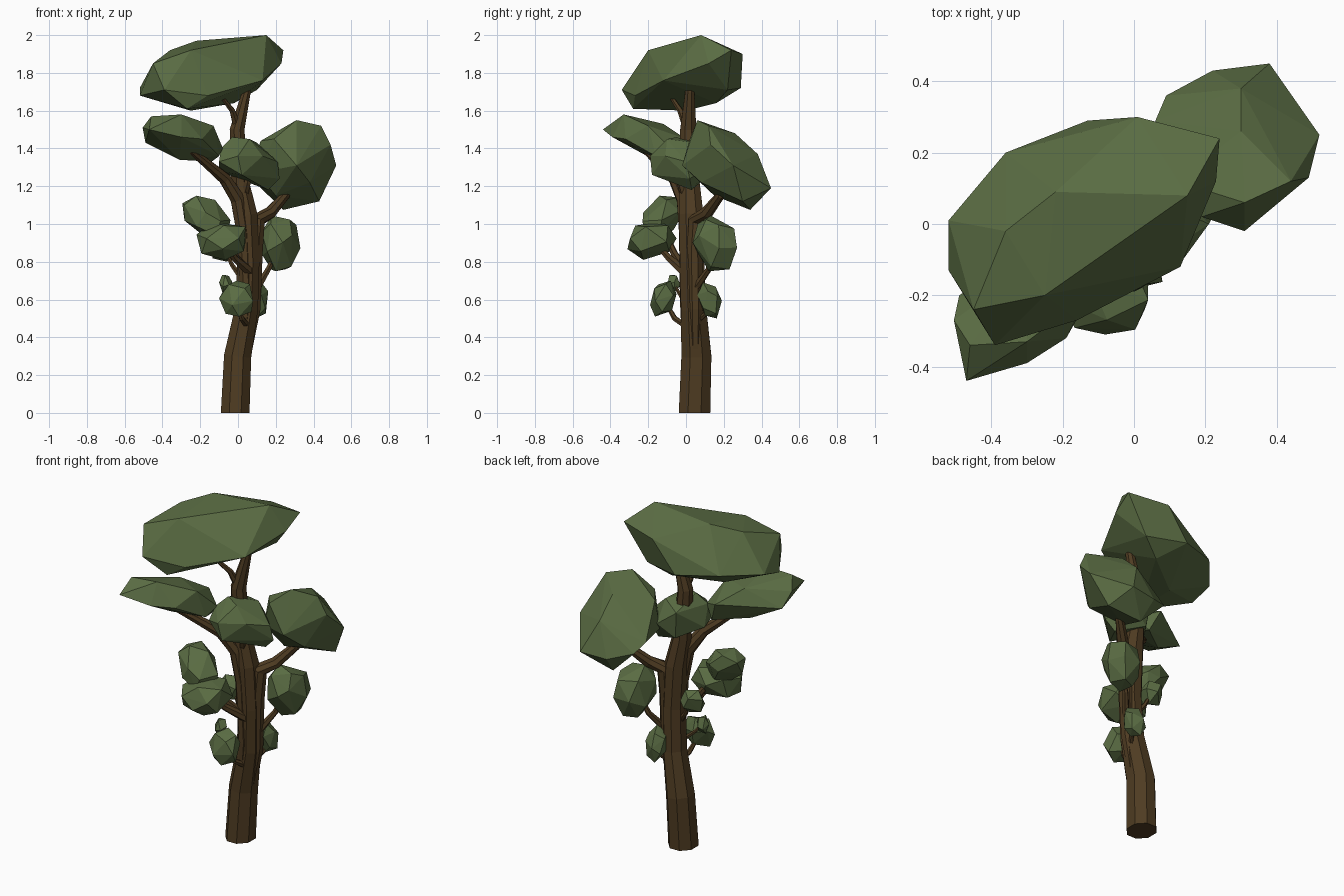
import bpy, bmesh, math, random
from mathutils import Vector, Euler


def material(name, color):
    m = bpy.data.materials.new(name)
    m.diffuse_color = (*color, 1)
    return m


LEAF = material("leaf_green", (0.102, 0.150, 0.056))
BARK = material("bark_brown", (0.078, 0.045, 0.016))


def finish(name, bm, mat):
    bmesh.ops.recalc_face_normals(bm, faces=bm.faces)
    me = bpy.data.meshes.new(name)
    bm.to_mesh(me)
    bm.free()
    me.materials.append(mat)
    ob = bpy.data.objects.new(name, me)
    bpy.context.collection.objects.link(ob)


def limb(name, points, sides=8, depth=1.0):
    """Tapered faceted tube through (x, y, z, radius) points; depth widens it along y."""
    bm = bmesh.new()
    pos = [Vector(p[:3]) for p in points]
    rings = []
    for i, p in enumerate(pos):
        d = (pos[min(i + 1, len(pos) - 1)] - pos[max(i - 1, 0)]).normalized()
        if i == 0 and p.z == 0:
            d = Vector((0, 0, 1))
        u = Vector((0, 1, 0)).cross(d).normalized()
        v = d.cross(u) * depth
        ring = []
        for k in range(sides):
            a = 2 * math.pi * (k + 0.5) / sides
            ring.append(bm.verts.new(p + points[i][3] * (u * math.cos(a) + v * math.sin(a))))
        rings.append(ring)
    for a, b in zip(rings, rings[1:]):
        for k in range(sides):
            j = (k + 1) % sides
            bm.faces.new((a[k], a[j], b[j], b[k]))
    bm.faces.new(rings[0][::-1])
    bm.faces.new(rings[-1])
    finish(name, bm, BARK)


def hull(name, pts):
    """Faceted leaf clump: convex hull of a few corner points."""
    bm = bmesh.new()
    for p in pts:
        bm.verts.new(p)
    bmesh.ops.convex_hull(bm, input=bm.verts[:])
    bmesh.ops.delete(bm, geom=[v for v in bm.verts if not v.link_faces], context='VERTS')
    finish(name, bm, LEAF)


def clump(name, x, y, z, tilt=(0, 0, 0), count=26, seed=1):
    """Irregular round clump filling the given x, y, z ranges; tilt = xy, xz, yz lean."""
    rnd = random.Random(seed)
    rot = Euler([rnd.uniform(0, 6) for _ in range(3)]).to_matrix()
    a, b, c = tilt
    s = math.sqrt(1 - a * a)
    t = (c - a * b) / s
    w = math.sqrt(1 - b * b - t * t)
    pts = []
    for i in range(count):
        h = 1 - 2 * (i + 0.5) / count
        r, ang = math.sqrt(1 - h * h), i * 2.39996
        p = Vector((r * math.cos(ang), r * math.sin(ang), h))
        p += Vector([rnd.uniform(-0.15, 0.15) for _ in range(3)])
        p = rot @ p.normalized()
        pts.append([p.x, a * p.x + s * p.y, b * p.x + t * p.y + w * p.z])
    # fit to the exact ranges
    for k, (lo, hi) in enumerate((x, y, z)):
        mn, mx = min(p[k] for p in pts), max(p[k] for p in pts)
        for p in pts:
            p[k] = lo + (p[k] - mn) / (mx - mn) * (hi - lo)
    hull(name, pts)


# Trunk and the two main stems
limb("trunk", [(-0.015, 0.045, 0, 0.082), (-0.002, 0.055, 0.3, 0.078), (0.045, 0.04, 0.55, 0.066),
               (0.055, 0.032, 0.8, 0.063), (0.043, 0.027, 1.05, 0.064), (0.012, 0.02, 1.22, 0.051),
               (-0.005, 0.012, 1.5, 0.042), (0.045, 0.02, 1.7, 0.024), (0.05, 0.02, 1.8, 0.015)], depth=1.1)
limb("right_stem", [(0.03, 0.05, 0.25, 0.03), (0.08, 0.05, 0.55, 0.042), (0.09, 0.045, 0.85, 0.044),
                    (0.10, 0.055, 1.02, 0.046), (0.17, 0.11, 1.06, 0.034),
                    (0.25, 0.18, 1.15, 0.025), (0.29, 0.21, 1.3, 0.015)])
limb("left_stem", [(0.02, 0.0, 0.3, 0.02), (0.045, 0.0, 0.6, 0.035), (0.03, 0.0, 0.95, 0.04),
                   (0.0, -0.01, 1.13, 0.042), (-0.07, -0.06, 1.24, 0.034),
                   (-0.19, -0.16, 1.34, 0.024), (-0.3, -0.26, 1.43, 0.012)])

# Side branches
limb("crown_twig", [(0, 0.01, 1.5, 0.025), (-0.03, -0.03, 1.6, 0.016), (-0.1, -0.09, 1.69, 0.01)], 6)
limb("centre_branch", [(0.02, 0.01, 1.1, 0.025), (0.05, -0.03, 1.22, 0.02), (0.06, -0.04, 1.3, 0.01)], 6)
limb("left_high_branch", [(0.06, 0.0, 0.75, 0.025), (-0.03, -0.06, 0.84, 0.02),
                          (-0.09, -0.1, 0.93, 0.014), (-0.16, -0.12, 1.03, 0.01)], 6)
limb("left_mid_branch", [(0.07, 0.0, 0.74, 0.028), (-0.02, -0.09, 0.82, 0.02), (-0.08, -0.17, 0.91, 0.01)], 6)
limb("right_mid_branch", [(0.1, 0.05, 0.66, 0.022), (0.16, 0.12, 0.76, 0.016), (0.22, 0.15, 0.89, 0.01)], 6)
limb("back_branch", [(0.03, 0.03, 0.7, 0.018), (-0.03, 0.05, 0.78, 0.013), (-0.07, 0.06, 0.86, 0.008)], 6)
limb("right_low_twig", [(0.07, 0.05, 0.48, 0.016), (0.1, 0.1, 0.52, 0.012), (0.11, 0.12, 0.59, 0.008)], 6)
limb("front_low_twig", [(0.05, 0.0, 0.46, 0.018), (0.02, -0.06, 0.5, 0.015), (-0.01, -0.11, 0.59, 0.008)], 6)
limb("left_low_twig", [(0.04, 0.0, 0.58, 0.015), (-0.03, -0.04, 0.64, 0.01), (-0.06, -0.06, 0.68, 0.006)], 6)

# Four large leaf clumps
hull("crown_leaves", [
    (-0.52, 0.01, 1.72), (-0.36, 0.20, 1.74), (-0.13, 0.29, 1.72), (0.01, 0.30, 1.90), (0.24, 0.24, 1.92),
    (0.23, 0.12, 1.85), (0.13, -0.12, 1.76), (-0.16, -0.27, 1.68), (-0.39, -0.34, 1.71), (-0.52, -0.13, 1.68),
    (0.15, 0.08, 2.0), (-0.22, 0.09, 1.97), (-0.36, -0.02, 1.92), (-0.25, -0.20, 1.92), (-0.45, -0.24, 1.85),
    (-0.27, -0.28, 1.61), (-0.25, 0.0, 1.60), (-0.02, 0.16, 1.64), (0.10, 0.22, 1.71)])
hull("left_high_leaves", [
    (-0.47, -0.44, 1.50), (-0.505, -0.27, 1.51), (-0.46, -0.34, 1.57), (-0.30, -0.33, 1.58), (-0.49, -0.20, 1.43),
    (-0.30, -0.39, 1.46), (-0.19, -0.32, 1.45), (-0.13, -0.20, 1.52), (-0.08, -0.08, 1.40), (-0.10, -0.16, 1.36),
    (-0.14, -0.04, 1.33), (-0.31, -0.17, 1.34), (-0.19, 0.0, 1.45), (-0.30, -0.12, 1.53)])
hull("centre_leaves", [
    (-0.09, -0.08, 1.40), (-0.03, -0.05, 1.46), (0.06, -0.10, 1.45), (0.0, -0.19, 1.36), (0.02, -0.18, 1.26),
    (0.13, -0.11, 1.36), (0.21, 0.0, 1.33), (0.22, 0.02, 1.24), (0.16, 0.03, 1.18), (-0.10, -0.03, 1.28),
    (-0.02, 0.12, 1.40), (0.10, 0.13, 1.31), (0.0, 0.10, 1.24), (0.10, 0.05, 1.43), (-0.10, -0.13, 1.33)])
hull("right_high_leaves", [
    (0.31, 0.06, 1.55), (0.44, 0.12, 1.52), (0.31, -0.02, 1.31), (0.19, 0.02, 1.45), (0.49, 0.13, 1.42),
    (0.52, 0.25, 1.31), (0.38, 0.45, 1.19), (0.22, 0.43, 1.18), (0.30, 0.38, 1.37), (0.30, 0.26, 1.48),
    (0.09, 0.36, 1.22), (0.06, 0.29, 1.27), (0.24, 0.34, 1.075), (0.43, 0.30, 1.12), (0.20, 0.15, 1.15),
    (0.12, 0.12, 1.44), (0.10, 0.10, 1.27), (0.38, 0.08, 1.22)])

# Smaller leaf clumps down the trunk
clump("left_upper_mid_leaves", (-0.295, -0.04), (-0.23, -0.02), (0.93, 1.15), (-0.25, -0.4, 0.35), 16, 11)
clump("left_mid_leaves", (-0.22, 0.04), (-0.31, -0.05), (0.81, 1.01), (0, 0.1, 0.1), 16, 13)
clump("right_mid_leaves", (0.125, 0.33), (0.035, 0.27), (0.75, 1.045), (0.15, 0.0, -0.1), 18, 15)
clump("back_leaves", (-0.15, -0.02), (-0.01, 0.12), (0.80, 0.94), count=12, seed=17)
clump("right_low_leaves", (0.05, 0.16), (0.06, 0.19), (0.50, 0.69), (0, 0, -0.3), 14, 19)
clump("front_low_leaves", (-0.10, 0.08), (-0.19, -0.05), (0.51, 0.70), (0, 0, 0.2), 14, 21)
clump("tiny_left_leaves", (-0.10, -0.03), (-0.10, -0.03), (0.63, 0.73), count=11, seed=23)
